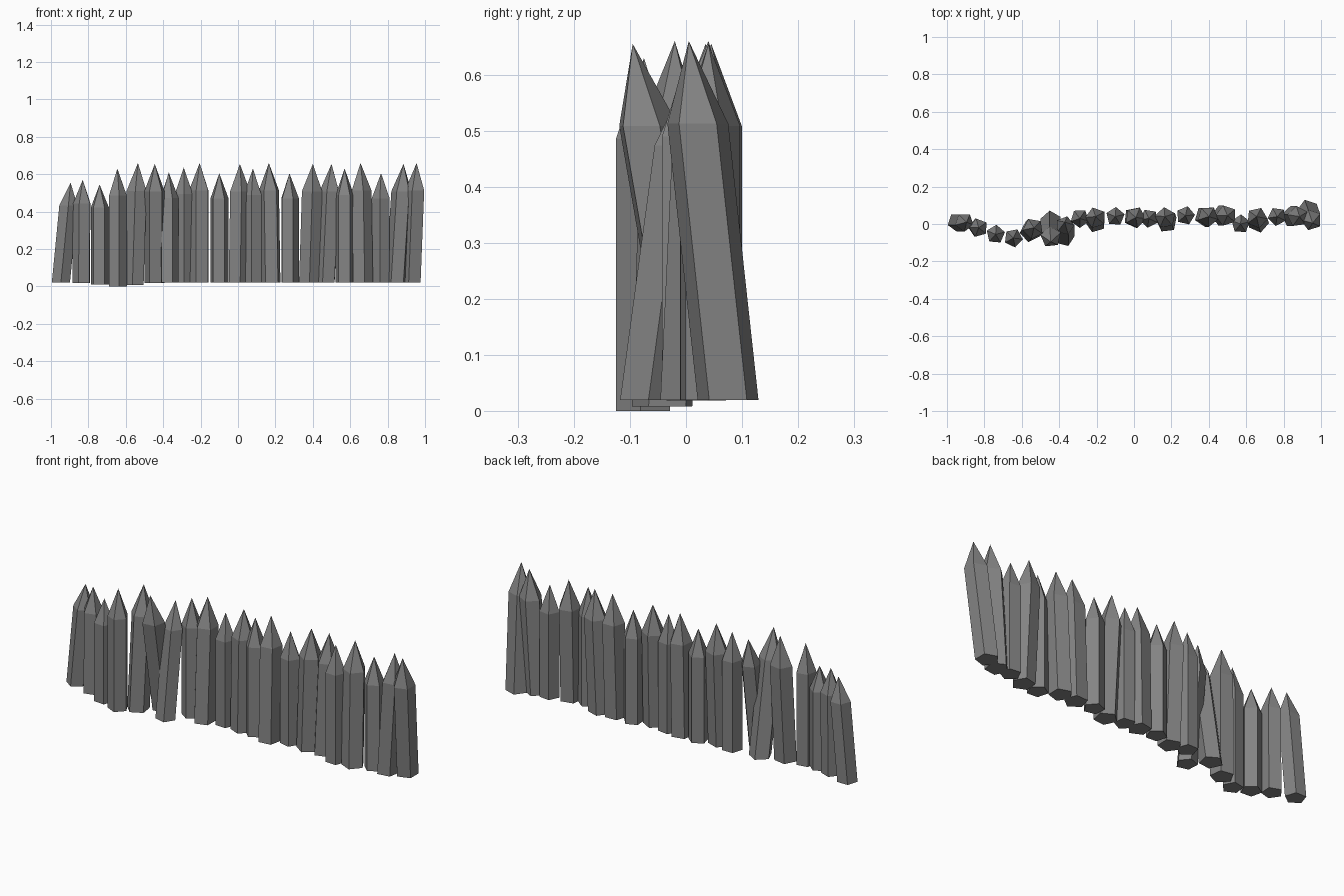
import bpy
import bmesh
import math
from mathutils import Vector

default_cube = bpy.data.objects.get("Cube")
if default_cube:
    bpy.data.objects.remove(default_cube, do_unlink=True)

# Weathered grey timber
timber = bpy.data.materials.new("dark grey timber")
timber.use_nodes = True
grey = (0.23, 0.23, 0.23, 1)
timber.diffuse_color = grey
timber.node_tree.nodes["Principled BSDF"].inputs["Base Color"].default_value = grey

SIDES = 5


def ground_height(x):
    """The ground dips slightly where the row bends forward."""
    return 0.02 * min(1, abs(x + 0.64) / 0.2)


def make_stake(name, tip, lean_x, lean_y, spin):
    """Five-sided post with a sharpened top; the lean moves the foot from the tip."""
    tip = Vector(tip)
    foot_x = tip.x + lean_x
    foot = Vector((foot_x, tip.y + lean_y, ground_height(foot_x)))
    shoulder = foot.lerp(tip, 0.77)
    radius = 0.057 if tip.z > 0.64 else 0.051

    bm = bmesh.new()

    def ring(centre):
        corners = []
        for k in range(SIDES):
            a = spin + math.tau * k / SIDES
            offset = Vector((math.cos(a), math.sin(a), 0)) * radius
            corners.append(bm.verts.new(centre + offset))
        return corners

    low, high = ring(foot), ring(shoulder)
    point = bm.verts.new(tip)
    for k in range(SIDES):
        n = (k + 1) % SIDES
        bm.faces.new((low[k], low[n], high[n], high[k]))
        bm.faces.new((high[k], high[n], point))
    bm.faces.new(list(reversed(low)))

    mesh = bpy.data.meshes.new(name)
    bm.to_mesh(mesh)
    bm.free()
    mesh.materials.append(timber)
    stake = bpy.data.objects.new(name, mesh)
    bpy.context.collection.objects.link(stake)
    return stake


# Tip position of each stake along the row, then foot offset in x and y
stakes = [
    ((-.895, .01, .555), -.052, 0),
    ((-.83, -.02, .57), -.005, 0),
    ((-.74, -.055, .545), 0, 0),
    ((-.645, -.075, .63), 0, 0),
    ((-.535, -.02, .66), -.02, -.02),
    ((-.445, -.095, .655), 0, .11),
    ((-.37, .01, .61), 0, -.08),
    ((-.29, .03, .635), 0, 0),
    ((-.205, .04, .66), 0, -.03),
    ((-.1, .04, .605), 0, 0),
    ((.01, .035, .655), -.01, 0),
    ((.08, .03, .63), 0, 0),
    ((.165, .04, .66), .01, -.03),
    ((.275, .045, .605), 0, 0),
    ((.4, .04, .655), -.02, 0),
    ((.5, .045, .655), -.03, 0),
    ((.57, 0, .63), 0, 0),
    ((.655, .04, .66), .01, -.03),
    ((.765, .04, .605), 0, 0),
    ((.885, .04, .655), -.04, 0),
    ((.955, .005, .66), -.025, .07),
]

for index, (tip, lean_x, lean_y) in enumerate(stakes):
    last = index == len(stakes) - 1
    spin = math.pi / SIDES if last else -math.pi / 2 + index * 0.9
    make_stake(f"stake_{index + 1}", tip, lean_x, lean_y, spin)
